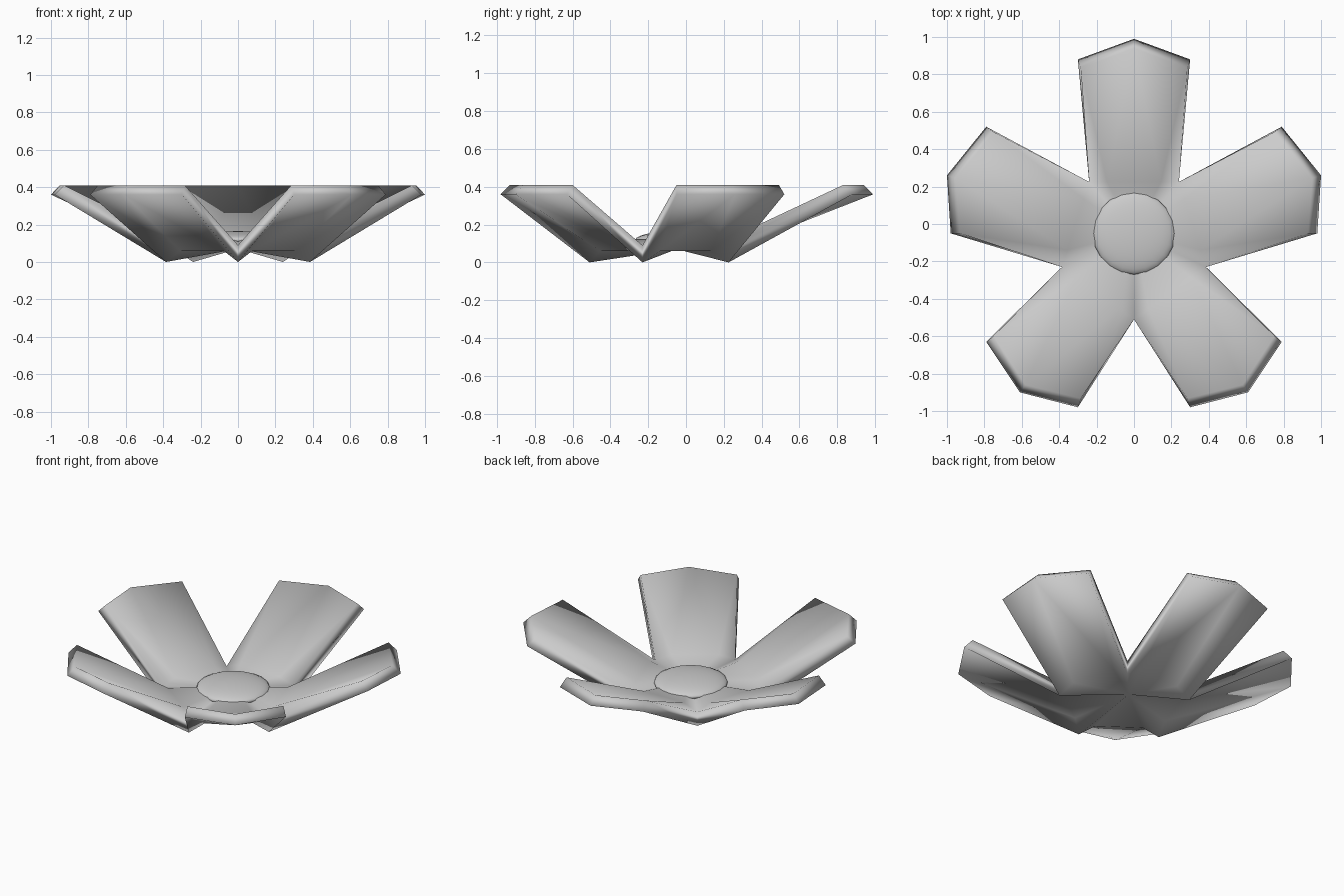
import bpy, bmesh
from mathutils import Vector

if "Cube" in bpy.data.objects:
    bpy.data.objects.remove(bpy.data.objects["Cube"])

CENTRE = Vector((0, -0.05, 0))

# Valleys between petals (right half, back to front), and the three rim points of each petal
valleys_r = [(0.24, 0.225), (0.385, -0.23)]
side_petal = [(0.79, 0.52), (1.0, 0.26), (0.98, -0.05)]
front_petal = [(0.79, -0.63), (0.61, -0.90), (0.30, -0.98)]


def mirrored(points):
    return [(-x, y) for x, y in reversed(points)]


# Going clockwise from the back petal
petals = [[(-0.30, 0.88), (0, 0.99), (0.30, 0.88)], side_petal, front_petal,
          mirrored(front_petal), mirrored(side_petal)]
valleys = valleys_r + [(0, -0.51)] + mirrored(valleys_r)


def layer(bm, floor, root_z, valley_z, rim_z, rim_in):
    """One skin of the bowl: floor with five arched, sloping petals; returns its outline."""
    def vert(p, z, inset):
        v = Vector((p[0], p[1], 0))
        d = (v - CENTRE).normalized() * inset
        return bm.verts.new((v.x - d.x, v.y - d.y, z))

    hub = bm.verts.new((0, CENTRE.y, floor))
    val = [vert(p, valley_z, 0) for p in valleys]
    outline, faces = [], []
    for i, petal in enumerate(petals):
        a, b = val[i - 1], val[i]
        # The petal root arches up between its two valleys
        m1, m2 = [bm.verts.new(a.co.lerp(b.co, f)) for f in (0.2, 0.8)]
        m1.co.z = m2.co.z = root_z
        l, t, r = [vert(p, rim_z, rim_in) for p in petal]
        faces += [(hub, a, m1), (hub, m1, m2), (hub, m2, b),
                  (a, l, m1), (m1, l, t), (m1, t, m2), (m2, t, r), (m2, r, b)]
        outline += [l, t, r, b]
    for f in faces:
        bm.faces.new(f)
    return outline


# Petals: lower and upper skins joined by a rim band
bm = bmesh.new()
low = layer(bm, 0.07, 0.06, 0.0, 0.36, 0.0)
top = layer(bm, 0.125, 0.125, 0.09, 0.41, 0.05)
for i in range(len(low)):
    bm.faces.new((low[i - 1], low[i], top[i], top[i - 1]))
bmesh.ops.recalc_face_normals(bm, faces=bm.faces)
mesh = bpy.data.meshes.new("petals")
bm.to_mesh(mesh)
bm.free()
petals_obj = bpy.data.objects.new("petals", mesh)
bpy.context.collection.objects.link(petals_obj)
mesh.shade_smooth()

# Flower centre: flattened ball
bpy.ops.mesh.primitive_uv_sphere_add(segments=20, ring_count=12, radius=1,
                                     location=(0, CENTRE.y, 0.118))
button = bpy.context.object
button.name = "flower_centre"
button.scale = (0.22, 0.22, 0.047)
bpy.ops.object.shade_smooth()
